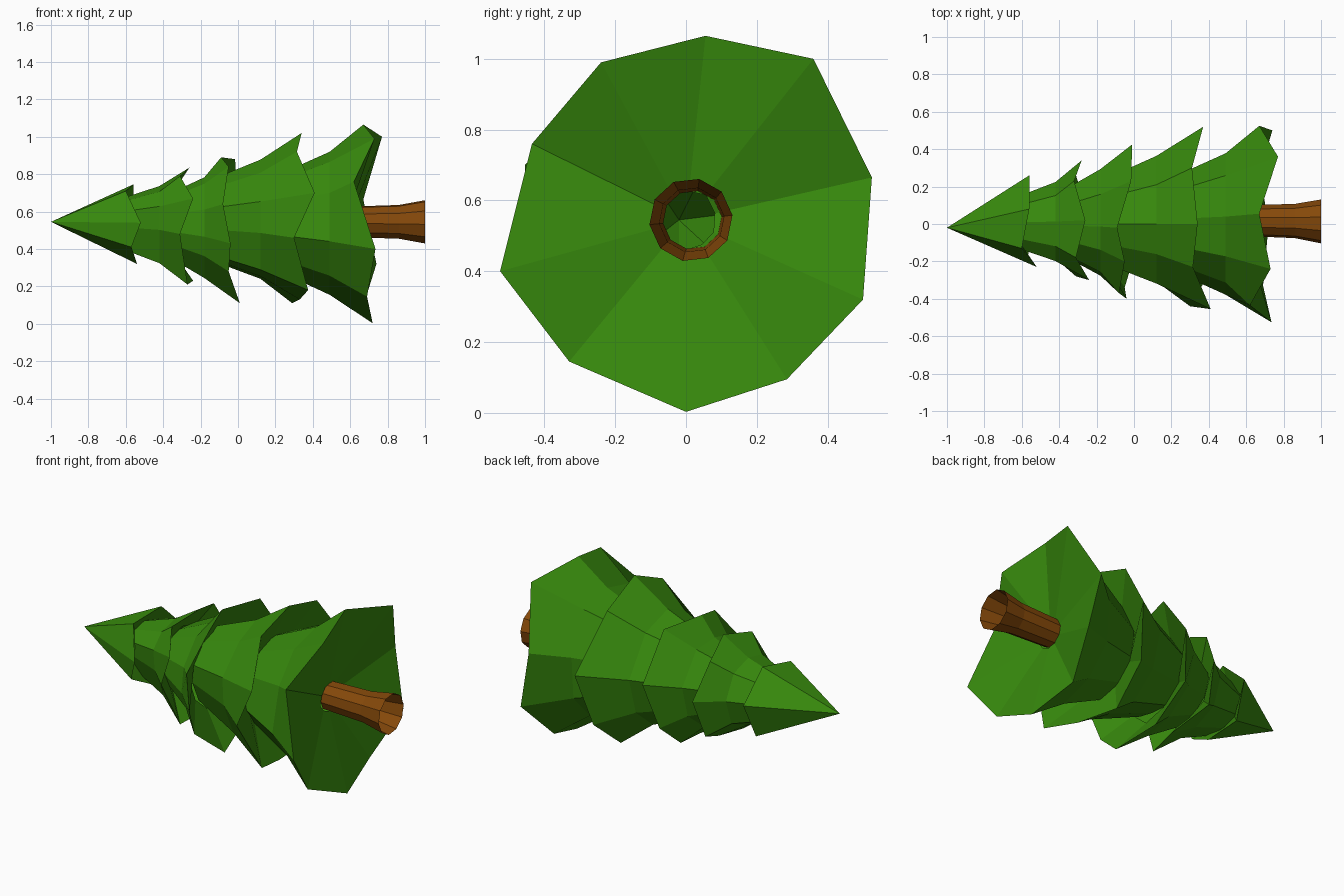
import bpy, bmesh, math

if "Cube" in bpy.data.objects:
    bpy.data.objects.remove(bpy.data.objects["Cube"])

CZ = 0.545  # height of the tree's axis, which lies along x


def material(name, rgb):
    m = bpy.data.materials.new(name)
    m.diffuse_color = (*rgb, 1)
    m.use_nodes = True
    m.node_tree.nodes["Principled BSDF"].inputs["Base Color"].default_value = m.diffuse_color
    return m


green = material("leaf green", (0.039, 0.255, 0.004))
brown = material("bark brown", (0.235, 0.066, 0.003))


def loft(name, rings, mat):
    """Open shell bridging rings of (x, y, z); a one-point ring is a tip."""
    bm = bmesh.new()
    vs = [[bm.verts.new(p) for p in r] for r in rings]
    for a, b in zip(vs, vs[1:]):
        n = len(b)
        for i in range(n):
            j = (i + 1) % n
            if len(a) == 1:
                bm.faces.new((a[0], b[i], b[j]))
            else:
                bm.faces.new((a[i], b[i], b[j], a[j]))
    me = bpy.data.meshes.new(name)
    bm.to_mesh(me)
    bm.free()
    me.materials.append(mat)
    ob = bpy.data.objects.new(name, me)
    bpy.context.collection.objects.link(ob)
    return ob


def scaled(rim, x, s):
    """Rim ring shrunk toward the axis and flattened at x."""
    return [(x, y * s, CZ + (z - CZ) * s) for _, y, z in rim]


def circle(x, r, n, cy=0.0):
    return [(x, cy + r * math.sin(math.tau * i / n + 0.2),
             CZ + r * math.cos(math.tau * i / n + 0.2)) for i in range(n)]


# Jagged rims (x, y, z), seen from the trunk end, clockwise from the top
rim1 = [(-.56, .08, .745), (-.56, .26, .58), (-.58, .17, .37), (-.54, -.02, .32),
        (-.57, -.19, .41), (-.52, -.23, .54), (-.60, -.13, .71)]
rim2 = [(-.26, .02, .835), (-.32, .23, .77), (-.28, .34, .56), (-.31, .26, .33),
        (-.24, .03, .23), (-.27, -.16, .21), (-.31, -.28, .48), (-.24, -.30, .67),
        (-.31, -.18, .79)]
rim3 = [(-.09, -.02, .89), (-.015, .23, .88), (-.01, .425, .62), (-.07, .35, .35),
        (-.05, .12, .17), (.01, -.14, .11), (-.05, -.34, .28), (-.04, -.40, .43),
        (-.08, -.37, .64), (-.05, -.2, .84)]
rim4 = [(.34, .0, 1.02), (.31, .30, .93), (.37, .52, .61), (.31, .43, .30),
        (.29, .2, .11), (.33, -.08, .13), (.375, -.31, .18), (.30, -.44, .46),
        (.41, -.455, .70), (.315, -.23, .92)]
rim5 = [(.67, .055, 1.065), (.77, .36, 1.0), (.67, .525, .665), (.74, .50, .32),
        (.67, .285, .095), (.72, .0, .003), (.69, -.33, .145), (.735, -.525, .40),
        (.62, -.435, .76), (.73, -.24, .99)]

# Foliage tiers: (x, scale) of start and bend before the rim, then of the hollow underside
loft("foliage_tip", [[(-1, -.02, .545)], rim1, scaled(rim1, -.63, .55)], green)
tiers = [("foliage_upper", rim2, (-.64, .41), (-.42, .66), (-.37, .55)),
         ("foliage_middle", rim3, (-.38, .42), (-.18, .69), (-.15, .55)),
         ("foliage_lower", rim4, (-.16, .46), (.12, .70), (.22, .52)),
         ("foliage_base", rim5, (.21, .48), (.49, .72), (.60, .155))]
for name, rim, start, bend, under in tiers:
    loft(name, [scaled(rim, *start), scaled(rim, *bend), rim, scaled(rim, *under)], green)

# Hollow trunk flaring toward its open end
loft("trunk", [circle(x, r, 10, cy) for x, r, cy in
               ((.59, .083, .018), (.86, .092, .016), (1, .118, .014))], brown)
